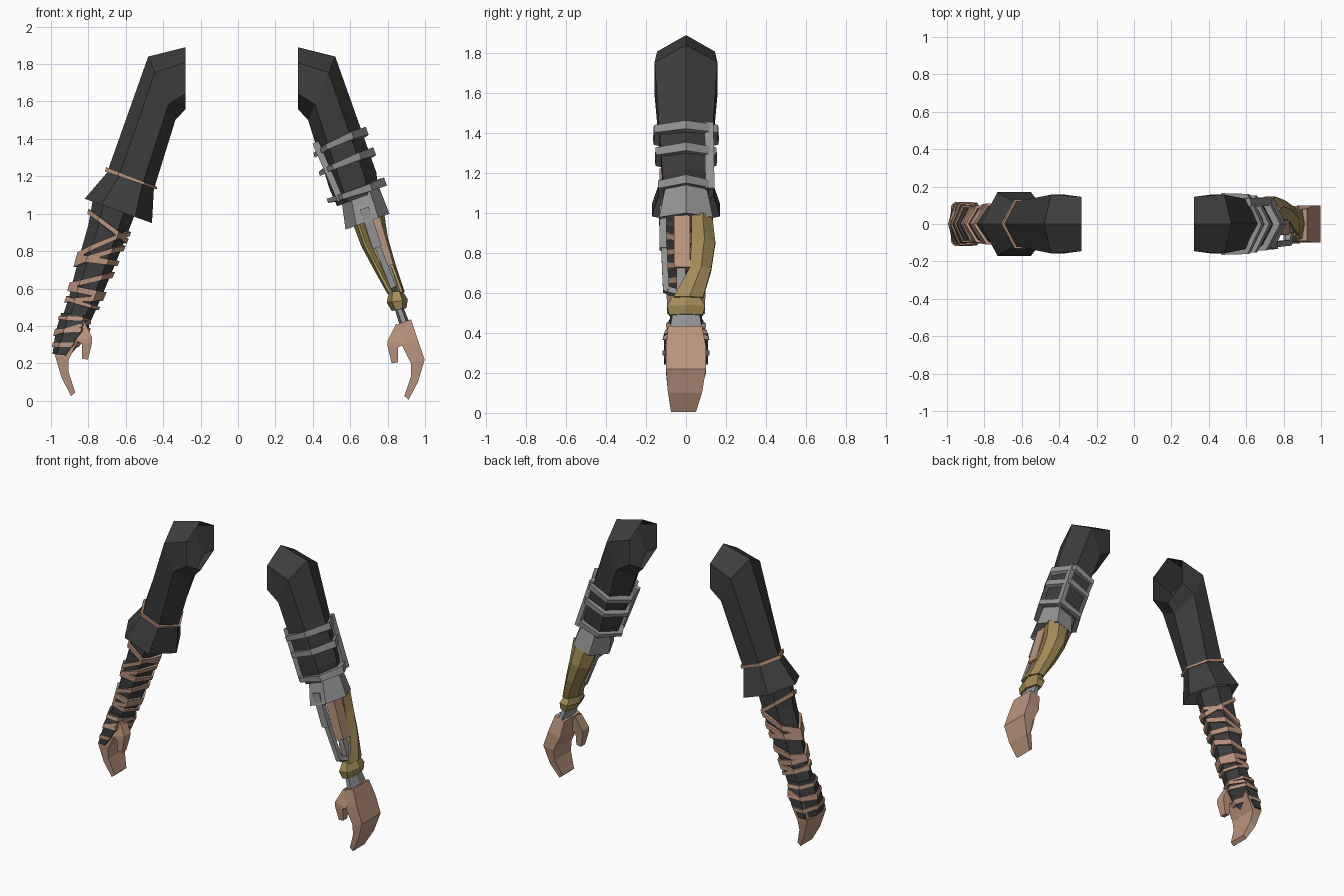
import bpy, bmesh
from mathutils import Vector as V

if "Cube" in bpy.data.objects:
    bpy.data.objects.remove(bpy.data.objects["Cube"])


def colour(name, rgb):
    m = bpy.data.materials.new(name)
    m.diffuse_color = (*rgb, 1)
    m.use_nodes = True
    m.node_tree.nodes["Principled BSDF"].inputs["Base Color"].default_value = m.diffuse_color
    return m


BLACK = colour("black cloth", (0.047, 0.047, 0.047))
COPPER = colour("copper", (0.50, 0.30, 0.21))
GREY = colour("grey steel", (0.29, 0.29, 0.29))
BRASS = colour("brass", (0.36, 0.26, 0.095))


def loft(name, mat, rings, caps=False, closed=True, thick=0):
    """Skin a row of equal-length rings."""
    bm = bmesh.new()
    vs = [[bm.verts.new(p) for p in r] for r in rings]
    n = len(vs[0])
    for a, b in zip(vs, vs[1:]):
        for i in range(n if closed else n - 1):
            j = (i + 1) % n
            bm.faces.new((a[i], a[j], b[j], b[i]))
    if caps:
        bm.faces.new(vs[0])
        bm.faces.new(vs[-1])
    bmesh.ops.recalc_face_normals(bm, faces=bm.faces)
    me = bpy.data.meshes.new(name)
    bm.to_mesh(me)
    bm.free()
    me.materials.append(mat)
    ob = bpy.data.objects.new(name, me)
    bpy.context.collection.objects.link(ob)
    if thick:
        s = ob.modifiers.new("thickness", "SOLIDIFY")
        s.thickness, s.offset = thick, 0
    return ob


FRACS = (0, .25, .75, 1, .75, .25)
SIDES = (0, -1, -1, 0, 1, 1)


def hexring(s):
    """Hexagon from outer ridge (x, z), inner ridge (x, z) and half width."""
    ox, oz, ix, iz, w = s
    return [V((ox + (ix - ox) * f, w * k, oz + (iz - oz) * f))
            for f, k in zip(FRACS, SIDES)]


def hextube(name, mat, stations, caps=False):
    return loft(name, mat, [hexring(s) for s in stations], caps)


def strap(name, mat, stations, t_out, t_in, half, d):
    """Tilted band wrapped round a hexagonal tube."""
    rings = [hexring(s) for s in stations]
    n = len(rings) - 1

    def ring(dt, grow):
        pts = []
        for i, f in enumerate(FRACS):
            t = (t_out + (t_in - t_out) * f + dt) * n
            k = min(max(int(t), 0), n - 1)
            at = [a.lerp(b, t - k) if 0 <= t - k <= 1 else a + (b - a) * (t - k)
                  for a, b in zip(rings[k], rings[k + 1])]
            c = (at[0] + at[3]) / 2
            pts.append(at[i] + (at[i] - c).normalized() * grow)
        return pts
    return loft(name, mat, [ring(-half, -.01), ring(-half, d), ring(half, d), ring(half, -.01)])


def beam(name, mat, p, q, a, b):
    """Square bar; a is its width along y, b across."""
    p, q = V(p), V(q)
    d = (q - p).normalized()
    u = (V((0, 1, 0)) - d * d.y).normalized()
    v = d.cross(u)
    return loft(name, mat, [[c + u * a / 2 * i + v * b / 2 * j
                for i, j in ((-1, -1), (1, -1), (1, 1), (-1, 1))] for c in (p, q)], True)


def flip(stations, c=.04):
    return [(c - s[0], s[1], c - s[2], s[3], s[4]) for s in stations]


# Sleeves
sleeve = [(-.28, 1.89, -.28, 1.56, .145), (-.48, 1.84, -.335, 1.50, .157),
          (-.70, 1.22, -.45, 1.13, .118)]
cuff = [sleeve[-1], (-.82, 1.08, -.46, .95, .17)]
hextube("wrapped_sleeve", BLACK, sleeve + cuff[1:])
strap("sleeve_cord", COPPER, sleeve[1:], .98, .97, .018, .014)
bare = flip(sleeve)
hextube("braced_sleeve", BLACK, bare + [(.75, 1.12, .53, 1.04, .11)])

# Wrapped forearm and glove
fore = [(-.775, 1.08, -.55, 1.0, .105), (-.80, .94, -.60, .87, .10),
        (-.86, .73, -.665, .71, .09), (-.905, .55, -.74, .53, .08),
        (-.945, .43, -.785, .43, .08)]
hextube("wrapped_forearm", BLACK, fore, True)
for i, (a, b) in enumerate([(.13, .27), (.45, .20), (.46, .46), (.50, .33),
                            (.66, .55), (.68, .70), (.78, .72), (.76, .84)]):
    strap("forearm_wrap_%d" % i, COPPER, fore, a, b, .022, .016)
glove = [(-.945, .47, -.79, .46, .085), (-.975, .37, -.80, .36, .11),
         (-1.0 + .008, .25, -.90, .24, .11)]
hextube("glove", BLACK, glove, True)
for i, (a, b) in enumerate([(.13, .12), (.48, .40), (.80, .75), (.55, .2)]):
    strap("glove_wrap_%d" % i, COPPER, glove, a, b, .05, .008)


# Hands: curled finger plate and forward thumb
palm = [(.925, .435, .855, .41, -.09, .08), (.96, .33, .875, .30, -.10, .10),
        (.998, .22, .925, .20, -.10, .10), (.962, .10, .925, .13, -.09, .08),
        (.912, .005, .89, .025, -.075, .05)]
thumb = [(.90, .38, .845, .41, -.085, -.02), (.885, .30, .80, .32, -.105, -.035),
         (.855, .285, .80, .29, -.105, -.04), (.855, .205, .822, .20, -.095, -.05)]


def hand_part(name, rows, left):
    rings = []
    for ox, oz, ix, iz, y0, y1 in rows:
        r = [(ox, y0, oz), (ox, y1, oz), (ix, y1, iz), (ix, y0, iz)]
        rings.append([(.02 - x, y, z + .02) if left else (x, y, z) for x, y, z in r])
    loft(name, COPPER, rings, True)


for side, left in (("left", True), ("right", False)):
    hand_part(side + "_fingers", palm, left)
    hand_part(side + "_thumb", thumb, left)

# Steel brace on the upper arm
for i, (a, b) in enumerate([(.67, .45), (.84, .73), (1.09, 1.15)]):
    strap("brace_band_%d" % i, GREY, bare[1:], a, b, .033, .03)
beam("back_brace_bar", GREY, (.61, .115, 1.45), (.72, .12, 1.12), .045, .03)
beam("front_brace_bar", GREY, (.415, -.07, 1.38), (.55, -.09, 1.07), .03, .035)
hextube("elbow_collar", GREY, [(.755, 1.14, .555, 1.06, .105), (.81, 1.0, .575, .915, .135),
                               (.76, .99, .62, .945, .10)], True)

# Brass forearm shell, open to the front: outer x, z, inner x, z, edge y, back y
shell = []
for ox, oz, ix, iz, e, b in [(.775, 1.0, .62, .95, .03, .125), (.795, .87, .665, .83, .03, .14),
                             (.835, .73, .735, .70, .02, .12), (.885, .58, .805, .575, -.06, .08)]:
    m = e + (b - e) * .55
    shell.append([(ox + (ix - ox) * f, y, oz + (iz - oz) * f)
                  for f, y in ((0.12, e), (0, m), (.3, b), (.7, b), (1, m), (.88, e))])
loft("forearm_shell", BRASS, shell, closed=False, thick=.014)
hextube("wrist_bracelet", BRASS, [(.88, .59, .807, .58, .065), (.908, .54, .795, .525, .095),
                                  (.90, .495, .822, .48, .085)], True)
hextube("wrist_joint", GREY, [(.88, .51, .835, .50, .065), (.912, .43, .862, .41, .08)], True)

# Piston and linkage
beam("piston_barrel", COPPER, (.725, -.02, .98), (.80, -.02, .72), .08, .065)
beam("piston_rod", GREY, (.79, -.025, .75), (.835, -.025, .61), .045, .035)
beam("linkage_upper", GREY, (.675, -.115, 1.03), (.745, -.115, .82), .035, .05)
beam("linkage_lower", GREY, (.74, -.11, .84), (.83, -.10, .61), .03, .032)
beam("linkage_hook", GREY, (.825, -.11, .62), (.84, -.01, .59), .03, .03)
